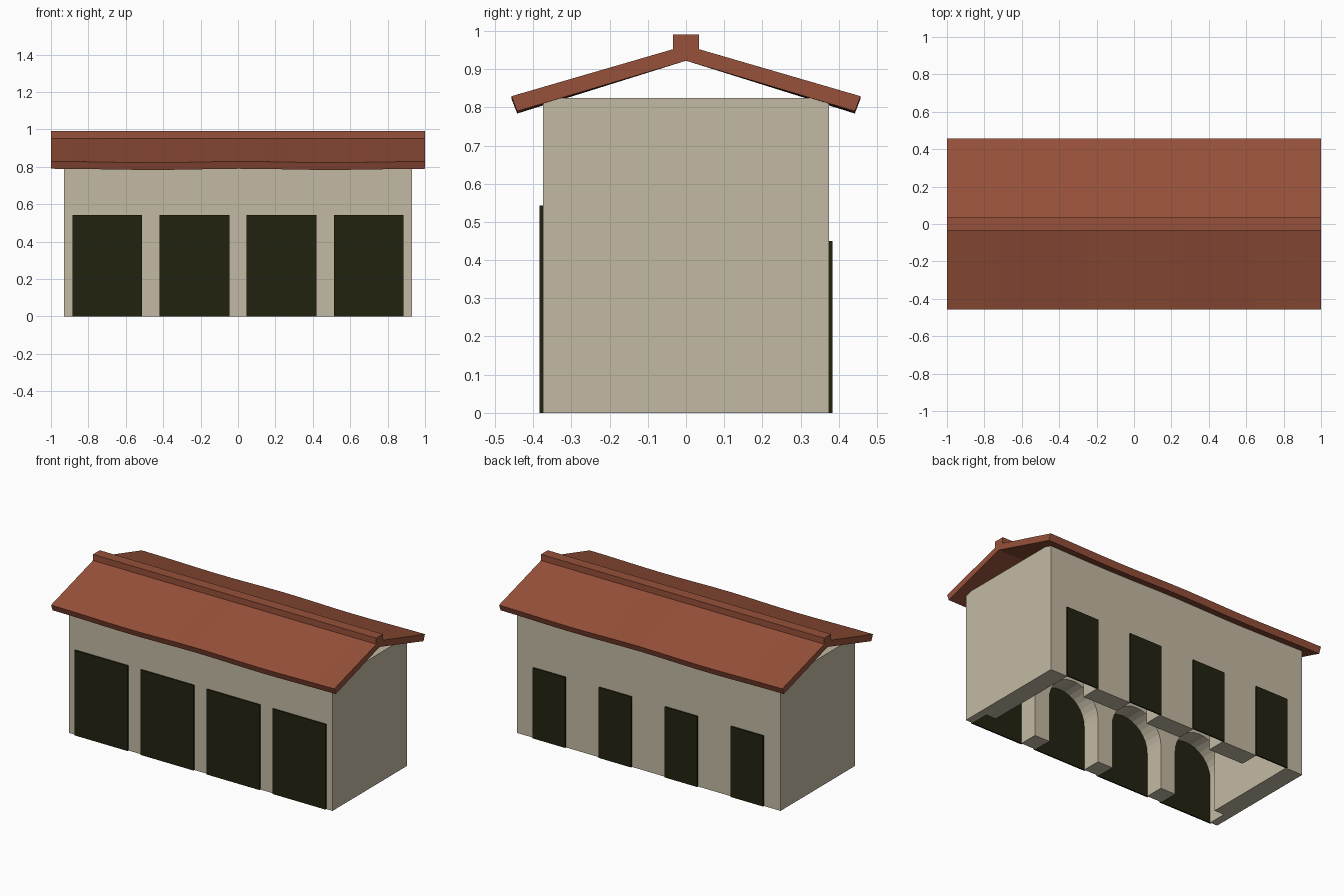
import bpy
import bmesh
from math import sin, cos, pi

cube = bpy.data.objects.get("Cube")
if cube:
    bpy.data.objects.remove(cube)


def material(name, rgb):
    mat = bpy.data.materials.new(name)
    mat.use_nodes = True
    mat.diffuse_color = (*rgb, 1)
    mat.node_tree.nodes["Principled BSDF"].inputs["Base Color"].default_value = (*rgb, 1)
    return mat


plaster = material("plaster", (0.55, 0.49, 0.37))
tile = material("roof_tile", (0.31, 0.082, 0.042))
dark = material("dark_opening", (0.016, 0.016, 0.005))


def finish(bm, name, mat):
    bmesh.ops.recalc_face_normals(bm, faces=bm.faces)
    mesh = bpy.data.meshes.new(name)
    bm.to_mesh(mesh)
    bm.free()
    mesh.materials.append(mat)
    obj = bpy.data.objects.new(name, mesh)
    bpy.context.collection.objects.link(obj)
    return obj


def box(name, mat, x, y, z):
    bm = bmesh.new()
    bmesh.ops.create_cube(bm, size=1)
    for v in bm.verts:
        v.co = [lo + (c + 0.5) * (hi - lo) for c, (lo, hi) in zip(v.co, (x, y, z))]
    return finish(bm, name, mat)


W, D, H, T = 0.93, 0.375, 0.825, 0.12    # half width, half depth, height, wall thickness
BAYS = [(i - 1.5) * 0.466 for i in range(4)]


# Long wall: an outline with arched openings down to the ground, extruded in y
def arched_wall(name, radius, spring, y0, y1):
    outline = [(-W, 0)]
    for cx in BAYS:
        outline.append((cx - radius, 0))
        for k in range(17):
            a = pi - pi * k / 16
            outline.append((cx + radius * cos(a), spring + radius * sin(a)))
        outline.append((cx + radius, 0))
    outline += [(W, 0), (W, H), (-W, H)]
    bm = bmesh.new()
    face = bm.faces.new([bm.verts.new((x, y0, z)) for x, z in outline])
    new = bmesh.ops.extrude_face_region(bm, geom=[face])["geom"]
    moved = [g for g in new if isinstance(g, bmesh.types.BMVert)]
    bmesh.ops.translate(bm, verts=moved, vec=(0, y1 - y0, 0))
    return finish(bm, name, plaster)


arched_wall("front_wall", 0.18, 0.28, -D, T - D)
arched_wall("back_wall", 0.11, 0.32, D - T, D)
for side, s in (("left", 1), ("right", -1)):
    box(side + "_end_wall", plaster, sorted((s * W, s * (W - T))), (T - D, D - T), (0, H))
box("ceiling", plaster, (T - W, W - T), (T - D, D - T), (H - T, H))

# Dark door panels on the long walls
for i, cx in enumerate(BAYS, 1):
    box(f"front_door_{i}", dark, (cx - 0.187, cx + 0.187), (-D - 0.009, -D), (0, 0.543))
    box(f"back_door_{i}", dark, (cx - 0.115, cx + 0.115), (D, D + 0.009), (0, 0.45))

# Gabled roof: one cross-section swept along x, sagging slightly at the eaves
SECTION = [(-0.457, 0.829), (0, 0.962), (0.457, 0.829),
           (0.442, 0.79), (0, 0.922), (-0.442, 0.79)]
STEPS = 16
bm = bmesh.new()
rings = []
for k in range(STEPS + 1):
    x = -1 + 2 * k / STEPS
    sag = 0.004 * (1 - cos(2 * pi * (x + 1) / 0.5 * 0.49)) * (0.8 + 0.2 * cos(3 * x))
    rings.append([bm.verts.new((x, y, z - sag * abs(y) / 0.457)) for y, z in SECTION])
for a, b in zip(rings, rings[1:]):
    for j in range(6):
        n = (j + 1) % 6
        bm.faces.new((a[j], a[n], b[n], b[j]))
for r in (rings[0], rings[-1]):
    bm.faces.new((r[0], r[1], r[4], r[5]))
    bm.faces.new((r[1], r[2], r[3], r[4]))
finish(bm, "roof", tile)

# Ridge cap
box("ridge_cap", tile, (-1, 1), (-0.034, 0.034), (0.945, 0.991))
